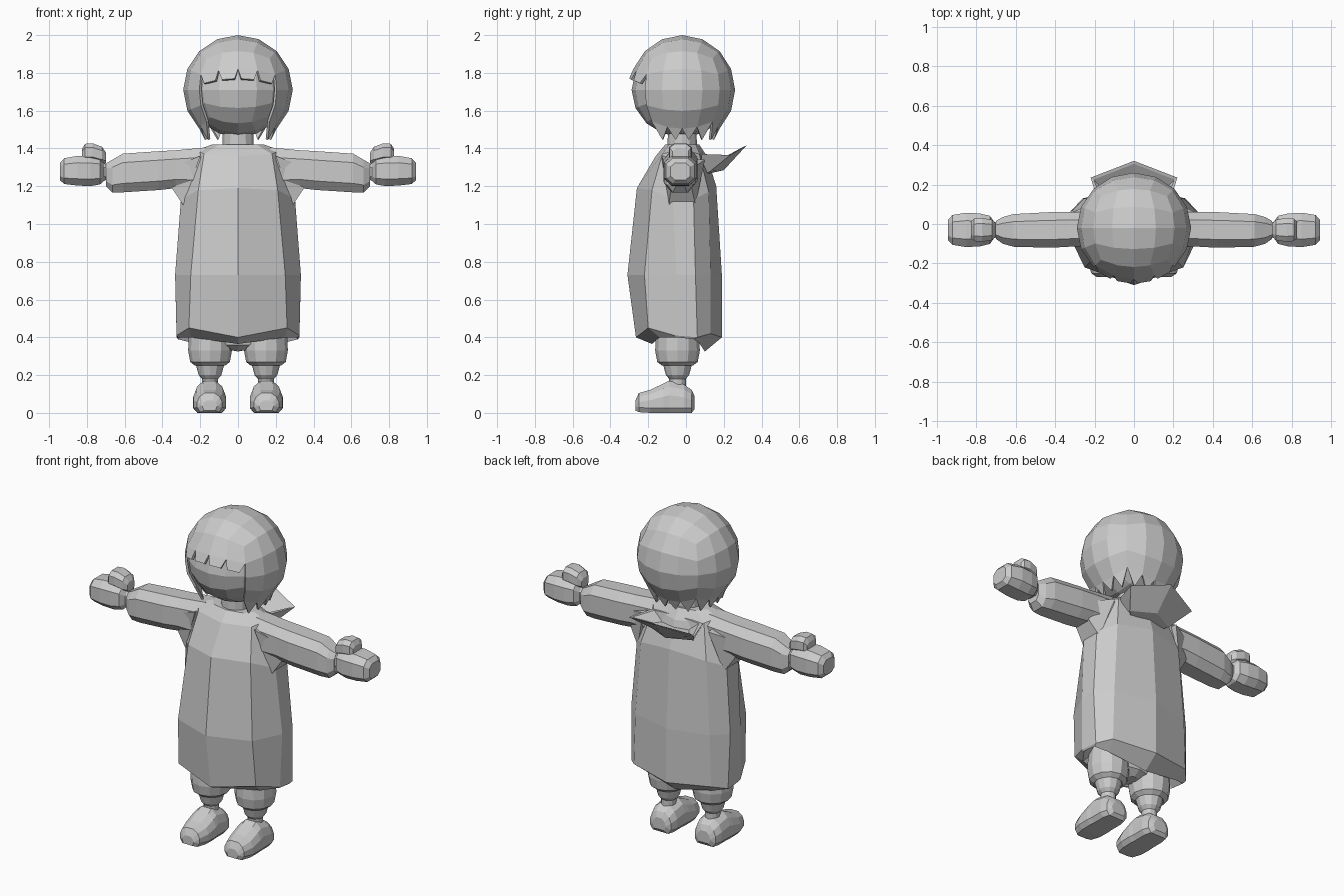
import bpy, bmesh, math
from mathutils import Vector

grey = bpy.data.materials.new("light_grey")
grey.diffuse_color = (0.6, 0.6, 0.6, 1)


def finish(name, bm, fix=True):
    if fix:
        bmesh.ops.recalc_face_normals(bm, faces=bm.faces)
    me = bpy.data.meshes.new(name)
    bm.to_mesh(me)
    bm.free()
    me.materials.append(grey)
    ob = bpy.data.objects.new(name, me)
    bpy.context.collection.objects.link(ob)
    return ob


def loft(name, rings, caps=(True, True)):
    """Skin a list of equally long closed rings."""
    bm = bmesh.new()
    vs = [[bm.verts.new(p) for p in r] for r in rings]
    n = len(vs[0])
    for a, b in zip(vs, vs[1:]):
        for i in range(n):
            j = (i + 1) % n
            bm.faces.new((a[i], a[j], b[j], b[i]))
    if caps[0]:
        bm.faces.new(vs[0])
    if caps[1]:
        bm.faces.new(vs[-1])
    return finish(name, bm)


def sym(half):
    """Complete a half ring (first and last point on x = 0)."""
    return half + [(-x, y, z) for x, y, z in half[-2:0:-1]]


def round_z(cx, cy, z, rx, ry, n=12):
    return [(cx + rx * math.cos(2 * math.pi * i / n),
             cy + ry * math.sin(2 * math.pi * i / n), z) for i in range(n)]


def round_x(s, x, y, z, ry, rz, n=8, power=0.7):
    """Rounded-box ring around the x axis, on side s."""
    out = []
    for i in range(n):
        a = 2 * math.pi * (i + 0.5) / n
        c, d = math.cos(a), math.sin(a)
        out.append((s * x, y + ry * math.copysign(abs(c) ** power, c),
                    z + rz * math.copysign(abs(d) ** power, d)))
    return out


def quad_sphere(center, radii):
    """Sphere made of six 4 x 4 face grids."""
    bm = bmesh.new()
    bmesh.ops.create_cube(bm, size=2)
    bmesh.ops.subdivide_edges(bm, edges=bm.edges[:], cuts=3, use_grid_fill=True)
    for v in bm.verts:
        d = Vector([math.tan(c * math.pi / 4) for c in v.co]).normalized()
        v.co = Vector(center) + Vector([a * b for a, b in zip(d, radii)])
    return bm


# head
finish("head", quad_sphere((0, -0.02, 1.71), (0.262, 0.268, 0.25)))

# hair: open at the face and underneath, with pointed locks on the open edge
hair = quad_sphere((0, -0.02, 1.71), (0.29, 0.28, 0.29))
hair.normal_update()
gone = []
for f in hair.faces:
    c = f.calc_center_median() - Vector((0, -0.02, 1.71))
    front = c.y < 0 and abs(c.y) > abs(c.x) and abs(c.y) > abs(c.z)
    below = c.z < 0 and abs(c.z) > abs(c.x) and abs(c.z) > abs(c.y)
    if below or (front and c.z < 0.11):
        gone.append(f)
bmesh.ops.delete(hair, geom=gone, context='FACES')
for e in [e for e in hair.edges if e.is_boundary]:
    a, b = e.verts
    mid = (a.co + b.co) / 2
    if abs(a.co.z - b.co.z) > 0.06:
        continue
    if mid.z > 1.75:      # fringe
        lower = [hair.verts.new(v.co.lerp(mid, 0.35) + Vector((0, -0.025, -0.05)))
                 for v in (a, b)]
        hair.faces.new((a, b, lower[1], lower[0]))
    else:                 # hanging locks
        tip = Vector((mid.x * 0.87, (mid.y + 0.02) * 0.87 - 0.02, 1.445))
        hair.faces.new((a, b, hair.verts.new(tip)))
ob = finish("hair", hair)
m = ob.modifiers.new("thickness", 'SOLIDIFY')
m.thickness = 0.014

# neck
loft("neck", [round_z(0, -0.02, 1.36, 0.085, 0.08), round_z(0, -0.02, 1.5, 0.08, 0.075)])

# coat body, from the underside fold up to the neckline
loft("coat", [sym(r) for r in [
    [(0, -0.12, 0.44), (0.2, -0.1, 0.46), (0.25, -0.05, 0.46),
     (0.25, 0.03, 0.46), (0.2, 0.05, 0.46), (0, 0.06, 0.43)],
    [(0, -0.18, 0.365), (0.25, -0.14, 0.40), (0.318, -0.05, 0.40),
     (0.318, 0.04, 0.39), (0.24, 0.07, 0.37), (0, 0.10, 0.325)],
    [(0, -0.265, 0.40), (0.26, -0.20, 0.45), (0.325, -0.06, 0.41),
     (0.325, 0.06, 0.40), (0.26, 0.13, 0.42), (0, 0.19, 0.40)],
    [(0, -0.31, 0.73), (0.25, -0.22, 0.73), (0.333, -0.05, 0.73),
     (0.333, 0.05, 0.73), (0.25, 0.13, 0.73), (0, 0.19, 0.73)],
    [(0, -0.26, 1.19), (0.21, -0.18, 1.18), (0.302, -0.07, 1.13),
     (0.302, 0.04, 1.13), (0.22, 0.12, 1.17), (0, 0.16, 1.2)],
    [(0, -0.16, 1.36), (0.18, -0.125, 1.37), (0.22, -0.06, 1.39),
     (0.22, 0.0, 1.39), (0.17, 0.07, 1.37), (0, 0.11, 1.36)],
    [(0, -0.11, 1.42), (0.1, -0.09, 1.42), (0.14, -0.04, 1.42),
     (0.14, 0.0, 1.42), (0.1, 0.05, 1.42), (0, 0.07, 1.42)],
]])

# hood hanging open behind the neck
loft("hood", [sym(r) for r in [
    [(0, 0.09, 1.25), (0.1, 0.09, 1.26), (0.14, 0.13, 1.28), (0, 0.2, 1.285)],
    [(0, 0.08, 1.38), (0.17, 0.08, 1.37), (0.22, 0.235, 1.365), (0, 0.32, 1.415)],
    [(0, 0.09, 1.38), (0.15, 0.09, 1.37), (0.205, 0.225, 1.365), (0, 0.305, 1.41)],
    [(0, 0.10, 1.32), (0.09, 0.10, 1.32), (0.12, 0.14, 1.32), (0, 0.19, 1.32)],
]])

for s, side in ((1, "left"), (-1, "right")):
    # sleeve: x, y range, z range per section
    sleeve = []
    for x, y0, y1, z0, z1 in ((0.17, -0.11, 0.06, 1.18, 1.405), (0.33, -0.115, 0.06, 1.19, 1.39),
                              (0.42, -0.12, 0.06, 1.18, 1.385), (0.61, -0.115, 0.05, 1.168, 1.372),
                              (0.665, -0.10, 0.035, 1.167, 1.34), (0.70, -0.075, 0.015, 1.2, 1.32)):
        sleeve.append(round_x(s, x, (y0 + y1) / 2, (z0 + z1) / 2,
                              (y1 - y0) / 2 * 1.06, (z1 - z0) / 2 * 1.06))
    loft(side + "_sleeve", sleeve)

    # underarm gusset joining sleeve and coat
    loft(side + "_gusset", [
        [(s * 0.29, -0.09, 1.1), (s * 0.29, 0.05, 1.1), (s * 0.22, 0.1, 1.34), (s * 0.2, -0.13, 1.36)],
        [(s * 0.35, -0.08, 1.19), (s * 0.35, 0.03, 1.19), (s * 0.36, 0.04, 1.3), (s * 0.36, -0.1, 1.3)]])

    # hand and thumb
    loft(side + "_hand", [round_x(s, x, -0.03, z, ry, rz) for x, z, ry, rz in (
        (0.68, 1.275, 0.035, 0.035), (0.71, 1.275, 0.045, 0.05), (0.73, 1.28, 0.075, 0.074),
        (0.78, 1.28, 0.088, 0.084), (0.85, 1.282, 0.092, 0.083), (0.92, 1.28, 0.08, 0.072),
        (0.943, 1.278, 0.055, 0.048))])
    loft(side + "_thumb", [round_x(s, x, -0.03, z, ry, rz) for x, z, ry, rz in (
        (0.70, 1.35, 0.035, 0.03), (0.72, 1.365, 0.055, 0.046), (0.77, 1.38, 0.064, 0.05),
        (0.81, 1.38, 0.06, 0.047), (0.825, 1.37, 0.045, 0.03))])

    # trouser leg gathered below the knee, down to the ankle
    loft(side + "_leg", [round_z(s * 0.148, -0.045, z, r, r * 1.02) for z, r in (
        (0.46, 0.10), (0.40, 0.113), (0.33, 0.116), (0.27, 0.105), (0.25, 0.08),
        (0.255, 0.075), (0.20, 0.06), (0.18, 0.043), (0.13, 0.043))])

    # shoe: sections along y with half width and top height
    shoe = []
    for y, w, h, b in ((-0.268, 0.04, 0.065, 0.012), (-0.25, 0.066, 0.105, 0.004), (-0.19, 0.085, 0.122, 0),
                       (-0.12, 0.087, 0.155, 0), (-0.09, 0.083, 0.17, 0), (-0.01, 0.083, 0.15, 0),
                       (0.03, 0.07, 0.122, 0), (0.045, 0.045, 0.09, 0.02)):
        cx = s * 0.15
        half = [(w * 0.75, b), (w, b + 0.025), (w, h * 0.55), (w * 0.8, h * 0.82), (w * 0.4, h)]
        shoe.append([(cx + x, y, z) for x, z in half] + [(cx - x, y, z) for x, z in half[::-1]])
    loft(side + "_shoe", shoe)

# trouser seat between the legs
loft("trouser_seat", [round_z(0, -0.045, z, rx, ry) for z, rx, ry in (
    (0.33, 0.04, 0.05), (0.36, 0.12, 0.09), (0.46, 0.22, 0.1))])
